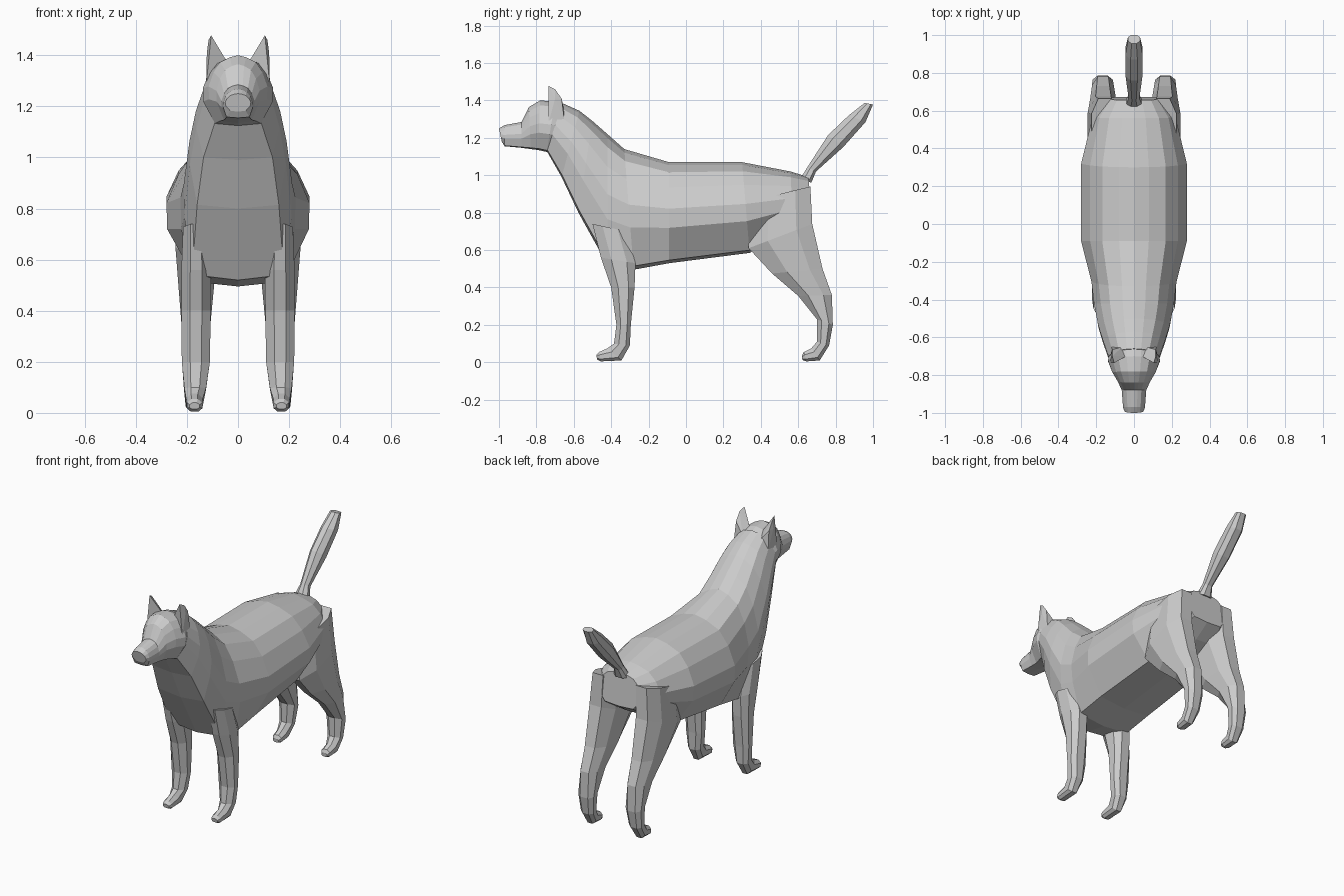
import bpy, bmesh


def finish(name, bm):
    bmesh.ops.recalc_face_normals(bm, faces=bm.faces)
    me = bpy.data.meshes.new(name)
    bm.to_mesh(me)
    bm.free()
    ob = bpy.data.objects.new(name, me)
    bpy.context.collection.objects.link(ob)
    return ob


def loft(name, rings):
    bm = bmesh.new()
    loops = [[bm.verts.new(p) for p in r] for r in rings]
    n = len(loops[0])
    for a, b in zip(loops, loops[1:]):
        for i in range(n):
            j = (i + 1) % n
            bm.faces.new((a[i], a[j], b[j], b[i]))
    bm.faces.new(loops[0])
    bm.faces.new(loops[-1])
    return finish(name, bm)


def trunk_ring(ty, tz, by, bz, w, wb):
    # symmetric section running from the spine down to the belly
    half = [(0.03, 0.28 * w), (0.1, 0.6 * w), (0.25, 0.83 * w), (0.46, w),
            (0.65, 0.99 * w), (0.97, wb)]
    p = lambda t, x: (x, ty + (by - ty) * t, tz + (bz - tz) * t)
    return ([p(0, 0)] + [p(t, x) for t, x in half] + [p(1, 0)]
            + [p(t, -x) for t, x in reversed(half)])


OCT = [(0, .3), (0, .7), (.3, 1), (.75, 1), (1, .75), (1, .25), (.75, 0), (.3, 0)]


def limb_ring(fy, fz, by, bz, xi, xo, s=1):
    # eight-sided section between a front point and a back point
    return [(s * (xi + (xo - xi) * v), fy + (by - fy) * u, fz + (bz - fz) * u)
            for u, v in OCT]


# Body and neck: top y, z, bottom y, z, half width, lower half width
body = [
    (.655, .99, .672, .78, .15, .10),
    (.56, 1.02, .57, .71, .22, .14),
    (.30, 1.07, .34, .585, .28, .17),
    (-.09, 1.07, -.09, .53, .28, .18),
    (-.33, 1.14, -.28, .495, .225, .18),
    (-.42, 1.22, -.42, .52, .212, .18),
    (-.50, 1.29, -.575, .80, .19, .16),
    (-.57, 1.345, -.665, .99, .165, .135),
    (-.66, 1.385, -.745, 1.13, .135, .09),
]
loft("body", [trunk_ring(*r) for r in body])

# Head and muzzle
head = [
    (-.62, 1.36, -.68, 1.12, .12, .08),
    (-.70, 1.395, -.745, 1.125, .138, .09),
    (-.78, 1.40, -.79, 1.135, .115, .07),
    (-.84, 1.365, -.83, 1.14, .085, .055),
    (-.88, 1.285, -.88, 1.147, .065, .05),
    (-.97, 1.268, -.97, 1.155, .058, .045),
    (-1.0, 1.25, -.985, 1.18, .05, .03),
]
loft("head", [trunk_ring(*r) for r in head])

# Legs: front y, z, back y, z, inner x, outer x
front_leg = [
    (-.50, .74, -.32, .70, .12, .215),
    (-.455, .56, -.27, .53, .105, .222),
    (-.40, .40, -.275, .40, .107, .222),
    (-.372, .20, -.295, .20, .11, .22),
    (-.385, .10, -.30, .09, .125, .21),
    (-.42, .075, -.345, .01, .138, .203),
    (-.465, .055, -.455, .005, .14, .20),
    (-.48, .04, -.475, .015, .15, .19),
]
hind_leg = [
    (.34, .86, .665, .94, .08, .225),
    (.335, .61, .675, .74, .08, .245),
    (.46, .475, .73, .50, .095, .232),
    (.60, .355, .78, .36, .107, .222),
    (.70, .23, .785, .20, .112, .22),
    (.70, .11, .765, .09, .125, .212),
    (.67, .075, .715, .01, .138, .205),
    (.63, .055, .645, .005, .14, .20),
    (.62, .035, .622, .012, .15, .19),
]

# Ear outline points, closed as a hull
ear = [(.04, -.70, 1.37), (.125, -.735, 1.28), (.12, -.65, 1.29), (.06, -.65, 1.34),
       (.122, -.70, 1.41), (.115, -.665, 1.41), (.105, -.735, 1.478), (.115, -.70, 1.46)]

for s, side in ((-1, "right"), (1, "left")):
    loft("front_leg_" + side, [limb_ring(*r, s) for r in front_leg])
    loft("hind_leg_" + side, [limb_ring(*r, s) for r in hind_leg])
    bm = bmesh.new()
    verts = [bm.verts.new((s * x, y, z)) for x, y, z in ear]
    bmesh.ops.convex_hull(bm, input=verts)
    finish("ear_" + side, bm)

# Tail
tail = [
    (.61, .98, .67, .96, -.045, .045),
    (.65, 1.045, .695, 1.02, -.028, .028),
    (.76, 1.215, .84, 1.15, -.045, .045),
    (.87, 1.32, .96, 1.285, -.045, .045),
    (.955, 1.387, 1.0, 1.378, -.032, .032),
]
loft("tail", [limb_ring(*r) for r in tail])
